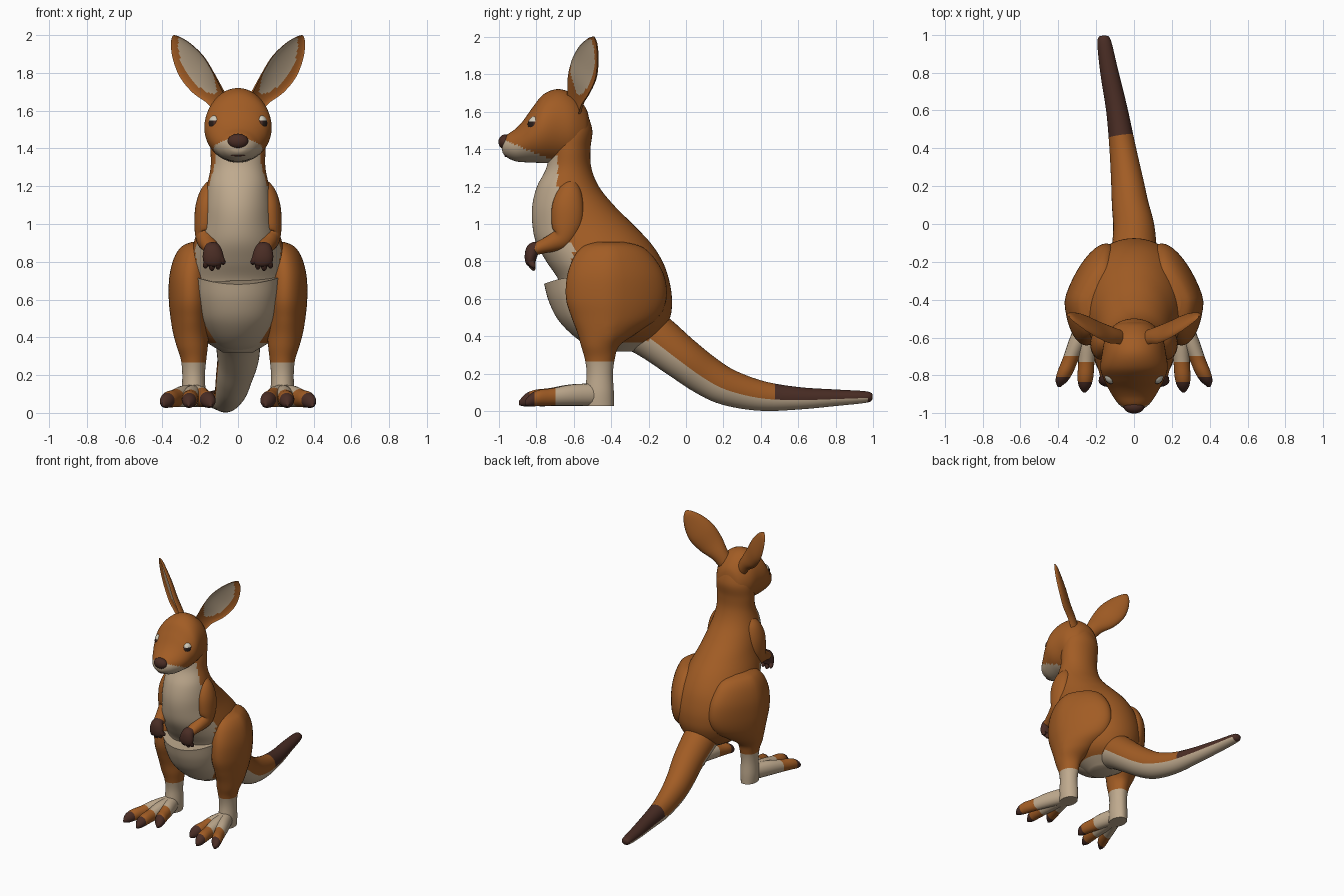
import bpy, bmesh, math
from mathutils import Vector

if "Cube" in bpy.data.objects:
    bpy.data.objects.remove(bpy.data.objects["Cube"])

X, Y, Z = Vector((1, 0, 0)), Vector((0, 1, 0)), Vector((0, 0, 1))


def material(name, rgb):
    m = bpy.data.materials.new(name)
    m.diffuse_color = (*rgb, 1)
    m.use_nodes = True
    m.node_tree.nodes["Principled BSDF"].inputs["Base Color"].default_value = m.diffuse_color
    return m


MATS = [material("orange_fur", (0.36, 0.108, 0.018)),
        material("cream_fur", (0.52, 0.40, 0.27)),
        material("dark_brown", (0.068, 0.026, 0.018)),
        material("eye_white", (0.62, 0.58, 0.48)),
        material("pupil_black", (0.02, 0.012, 0.01))]
FUR, CREAM, DARK, WHITE, BLACK = range(5)


def smooth_rings(rings, steps):
    """Catmull-Rom interpolation between the given rings."""
    out = []
    for i in range(len(rings) - 1):
        a, b = rings[max(i - 1, 0)], rings[i]
        c, d = rings[i + 1], rings[min(i + 2, len(rings) - 1)]
        for k in range(steps):
            t = k / steps
            out.append([0.5 * (2 * q + (r - p) * t + (2 * p - 5 * q + 4 * r - s) * t * t
                               + (3 * q - p - 3 * r + s) * t ** 3)
                        for p, q, r, s in zip(a, b, c, d)])
    return out + [list(rings[-1])]


def finish(name, bm, colour, mirror):
    bmesh.ops.recalc_face_normals(bm, faces=bm.faces)
    bm.normal_update()
    for f in bm.faces:
        f.smooth = True
        f.material_index = colour(f.calc_center_median(), f.normal) if callable(colour) else colour
    me = bpy.data.meshes.new(name)
    bm.to_mesh(me)
    bm.free()
    for m in MATS:
        me.materials.append(m)
    me.set_sharp_from_angle(angle=math.radians(50))
    ob = bpy.data.objects.new(name, me)
    bpy.context.collection.objects.link(ob)
    if mirror:
        ob.modifiers.new("mirror", 'MIRROR').use_mirror_merge = False
    return ob


def loft(name, rings, colour, axes=None, sides=32, steps=6, mirror=False, section=None, warp=None):
    """Skin rings (x, y, z, radius_u, radius_v); axes follow the path unless given."""
    bm = bmesh.new()
    rings = smooth_rings(rings, steps)
    loops = []
    for i, r in enumerate(rings):
        c = Vector(r[:3])
        if axes:
            u, v = axes
        else:
            t = (Vector(rings[min(i + 1, len(rings) - 1)][:3]) - Vector(rings[max(i - 1, 0)][:3])).normalized()
            u = (X - t * X.dot(t)).normalized()
            v = t.cross(u)
        loop = []
        for k in range(sides):
            a = 2 * math.pi * k / sides
            p, q = section(a) if section else (math.cos(a), math.sin(a))
            co = c + u * (r[3] * p) + v * (r[4] * q)
            loop.append(bm.verts.new(warp(co) if warp else co))
        loops.append(loop)
    for a, b in zip(loops, loops[1:]):
        for k in range(sides):
            j = (k + 1) % sides
            bm.faces.new((a[k], a[j], b[j], b[k]))
    bm.faces.new(loops[0])
    bm.faces.new(loops[-1])
    return finish(name, bm, colour, mirror)


def blob(name, centre, radii, colour, mirror=False):
    bm = bmesh.new()
    bmesh.ops.create_uvsphere(bm, u_segments=24, v_segments=16, radius=1)
    for v in bm.verts:
        v.co = Vector([c + r * p for c, r, p in zip(centre, radii, v.co)])
    return finish(name, bm, colour, mirror)


def upright(rows):
    """Rows of (z, front y, back y, half width) to horizontal rings."""
    return [(0, (f + b) / 2, z, w, (b - f) / 2) for z, f, b, w in rows]


# Torso and neck, with a cream chest
loft("torso", upright([
    (.32, -.46, -.27, .08), (.40, -.56, -.14, .20), (.5, -.63, -.085, .26),
    (.6, -.66, -.075, .285), (.7, -.68, -.09, .285), (.8, -.745, -.125, .265),
    (.9, -.80, -.19, .235), (1.0, -.82, -.285, .205), (1.1, -.82, -.385, .185),
    (1.2, -.795, -.465, .165), (1.3, -.745, -.505, .145), (1.4, -.73, -.51, .145),
    (1.5, -.72, -.50, .14), (1.6, -.70, -.53, .10)]),
    lambda c, n: CREAM if c.y < (-.685 if c.z > .9 else -.6) and c.z < 1.36 or c.z < .37 else FUR,
    axes=(X, Y), sides=64)

# Pouch with a dipped rim
loft("pouch", upright([
    (.33, -.47, -.33, .06), (.36, -.54, -.32, .11), (.42, -.62, -.32, .155), (.5, -.69, -.35, .19),
    (.6, -.735, -.38, .212), (.69, -.757, -.40, .218)]), CREAM, axes=(X, Y), sides=48,
    warp=lambda p: p + Z * (max(0, p.z - .5) * (p.x * p.x * 4 - .05)))

# Head, lofted from the nape to the muzzle
head = [(-.515, 1.55, 1.42, .05), (-.535, 1.62, 1.36, .10), (-.60, 1.69, 1.33, .15),
        (-.68, 1.72, 1.325, .168), (-.76, 1.692, 1.325, .178), (-.82, 1.62, 1.328, .16),
        (-.87, 1.55, 1.33, .135), (-.91, 1.508, 1.335, .112), (-.95, 1.48, 1.352, .083),
        (-.975, 1.455, 1.375, .05), (-.982, 1.44, 1.395, .02)]
loft("head", [(0, y, (t + b) / 2, w, (t - b) / 2) for y, t, b, w in head],
     lambda c, n: CREAM if c.y < -.7 and c.z < 1.335 - .42 * (c.y + .7) else FUR,
     axes=(X, Z), sides=48)
blob("nose", (0, -.965, 1.438), (.055, .036, .04), DARK)
loft("mouth", [(s * .08, -.965 + 3.5 * abs(s) ** 2 * .015, 1.362 + .012 * s * s, .003, .004)
               for s in (-.6, -.3, 0, .3, .6)], DARK, axes=(Y, Z), sides=8, steps=3)
blob("eye", (.122, -.803, 1.53), (.034, .042, .046),
     lambda c, n: BLACK if (c - Vector((.146, -.83, 1.53))).length < .022
     else DARK if c.y < -.802 and c.z < 1.55 else WHITE, mirror=True)

# Ears: scooped section facing forward and outward
ear_axis = Vector((.52, .23, .82)).normalized()
ear_face = Vector((.61, -.77, -.17)).normalized()
ear_width = ear_axis.cross(ear_face).normalized()


def ear_colour(c, n):
    """Cream inside the rim, judged by distance from the ear's centre line."""
    rel = c - Vector((.10, -.605, 1.645))
    t = rel.dot(ear_axis) / .43
    limit = .085 * math.sin(math.pi * min(max((t - .12) / .84, 0), 1)) ** .7
    return CREAM if n.dot(ear_face) > .3 and abs(rel.dot(ear_width)) < limit else FUR


def ear_section(a):
    s = math.sin(a)
    return math.cos(a), s if s < 0 else -.45 * s


loft("ear", [(.08, -.61, 1.61, .055, .05), (.125, -.595, 1.675, .065, .05),
             (.185, -.575, 1.745, .092, .05), (.245, -.545, 1.83, .102, .045),
             (.297, -.52, 1.91, .078, .035), (.333, -.50, 1.97, .038, .022),
             (.345, -.492, 1.997, .006, .006)],
     ear_colour, axes=(ear_width, ear_face), sides=40, section=ear_section, mirror=True)

# Tail: cream underside and dark end
loft("tail", [(0, -.30, .47, .12, .13), (0, -.18, .405, .122, .128), (0, -.03, .29, .11, .115),
              (-.02, .10, .195, .097, .107), (-.035, .22, .13, .086, .098), (-.06, .40, .083, .07, .08),
              (-.09, .60, .07, .057, .06), (-.13, .80, .073, .048, .044),
              (-.158, .965, .077, .036, .03), (-.162, .995, .077, .015, .012)],
     lambda c, n: CREAM if n.z < -.2 and c.y < .97 else DARK if c.y > .47 else FUR, sides=40)

# Hind legs: broad thigh tapering to a cream ankle and heel
leg = [(.905, .215, -.48, -.34, .03), (.88, .225, -.55, -.24, .075), (.82, .24, -.60, -.17, .10),
       (.72, .25, -.635, -.115, .115), (.6, .25, -.64, -.105, .118), (.5, .25, -.61, -.15, .108),
       (.42, .248, -.58, -.26, .095), (.35, .242, -.56, -.355, .082), (.28, .235, -.54, -.38, .067),
       (.2, .235, -.53, -.39, .06), (.1, .235, -.54, -.385, .063), (.03, .235, -.54, -.385, .058)]
loft("hind_leg", [(x, (f + b) / 2, z, w, (b - f) / 2) for z, x, f, b, w in leg],
     lambda c, n: CREAM if c.z < .265 else FUR, axes=(X, Y), sides=40, mirror=True,
     warp=lambda p: p - X * (.35 * max(0, p.y + .4)))

# Feet: three long toes with dark claws
for name, tip_x, tip_y in (("inner", .145, -.80), ("middle", .262, -.89), ("outer", .395, -.86)):
    rings = []
    for t, z, w, h in ((0, .09, .05, .06), (.35, .087, .05, .057), (.62, .077, .043, .047),
                       (.8, .072, .042, .043), (.92, .06, .032, .034), (1, .045, .008, .012)):
        rings.append((.235 + (tip_x - .235) * t, -.47 + (tip_y + .47) * t, z, w, h))
    loft(name + "_toe", rings, lambda c, n, e=tip_y: DARK if c.y < e + .055 else FUR if c.y < e + .165 else CREAM,
         axes=(X, Z), sides=20, mirror=True)

# Arms, hands and fingers
loft("arm", [(.12, -.61, 1.23, .025, .03), (.145, -.62, 1.17, .052, .065), (.165, -.63, 1.09, .06, .085),
             (.173, -.635, 1.0, .058, .083), (.172, -.655, .93, .052, .062),
             (.16, -.71, .90, .046, .048), (.145, -.77, .878, .042, .037),
             (.138, -.815, .86, .038, .03)], FUR, sides=28, mirror=True)
loft("hand", [(.137, -.79, .885, .035, .025), (.135, -.815, .865, .047, .036), (.132, -.828, .83, .055, .033),
              (.13, -.83, .795, .05, .026), (.13, -.827, .78, .03, .015)],
     DARK, sides=24, mirror=True)
for i, (x0, x1, z1) in enumerate(((.095, .078, .785), (.11, .105, .76), (.135, .138, .752), (.158, .172, .765))):
    loft(f"finger_{i + 1}", [(x0, -.83, .825, .02, .02), ((x0 + x1) / 2, -.826, (.825 + z1) / 2, .018, .019),
                             (x1, -.815, z1 + .012, .014, .014), (x1, -.81, z1, .005, .005)],
         DARK, sides=12, steps=4, mirror=True)
